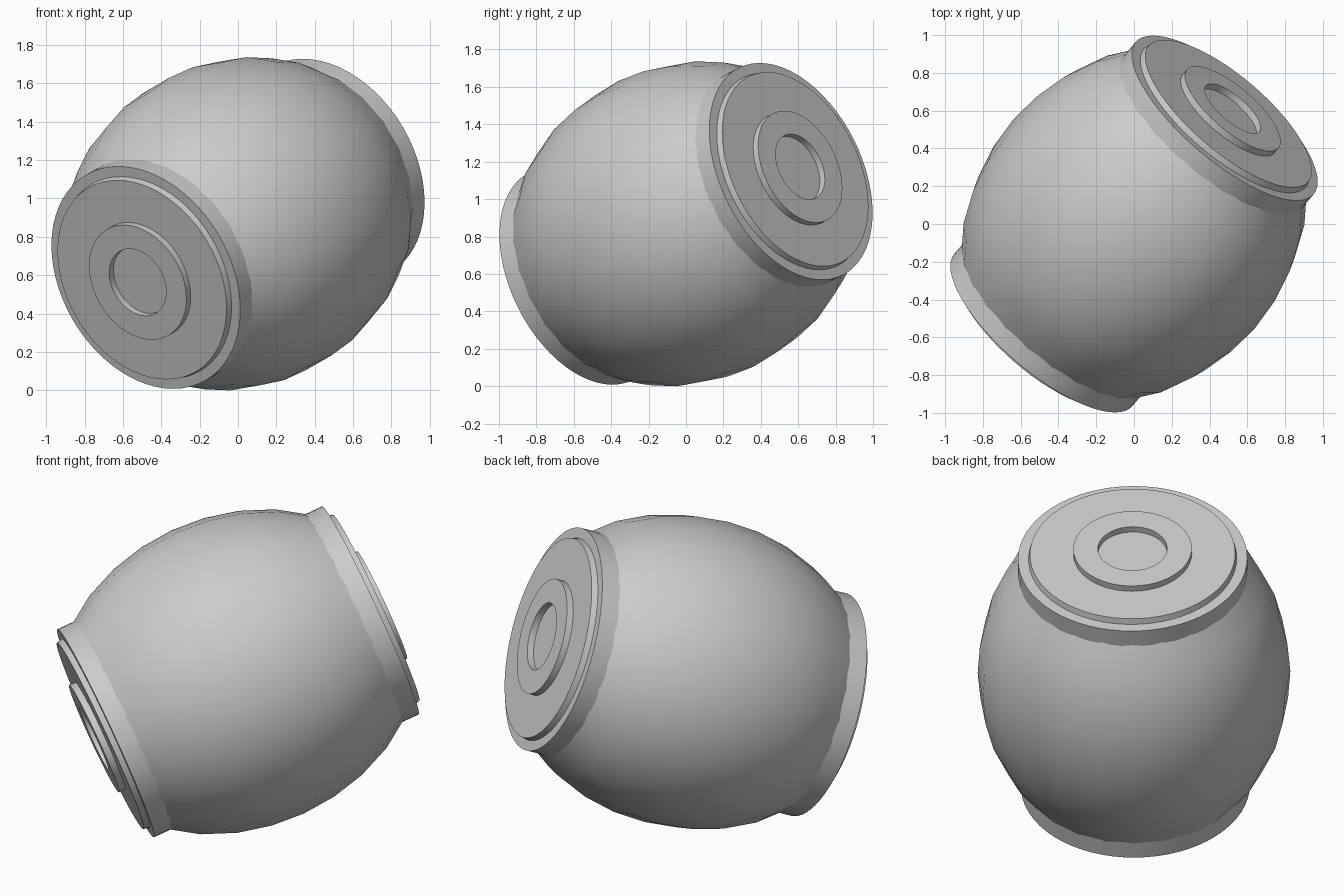
import bpy, bmesh, math
from mathutils import Vector, Matrix

cube = bpy.data.objects.get("Cube")
if cube:
    bpy.data.objects.remove(cube, do_unlink=True)

# One plain grey for the whole model
GREY = (0.6, 0.6, 0.6, 1)
grey = bpy.data.materials.new("plain_grey")
grey.use_nodes = True
grey.diffuse_color = GREY
grey.node_tree.nodes["Principled BSDF"].inputs["Base Color"].default_value = GREY

# The barrel lies tilted: its long axis points back, left and up
axis = Vector((0.608, 0.71, 0.355)).normalized()
pose = Matrix.Translation((0, 0, 0.868)) @ axis.to_track_quat('Z', 'Y').to_matrix().to_4x4()


def lathe(name, profile, segments, side=1, closed=False):
    """Turn (radius, distance along axis) points around the barrel axis."""
    bm = bmesh.new()
    verts = [bm.verts.new((r, 0, t * side)) for r, t in profile]
    pairs = list(zip(verts, verts[1:]))
    if closed:
        pairs.append((verts[-1], verts[0]))
    edges = [bm.edges.new(p) for p in pairs]
    bmesh.ops.spin(bm, geom=verts + edges, cent=(0, 0, 0), axis=(0, 0, 1),
                   angle=math.tau, steps=segments, use_merge=True)
    bmesh.ops.remove_doubles(bm, verts=bm.verts[:], dist=1e-5)
    bmesh.ops.recalc_face_normals(bm, faces=bm.faces[:])
    mesh = bpy.data.meshes.new(name)
    bm.to_mesh(mesh)
    bm.free()
    mesh.materials.append(grey)
    obj = bpy.data.objects.new(name, mesh)
    bpy.context.collection.objects.link(obj)
    obj.matrix_world = pose
    bpy.ops.object.select_all(action='DESELECT')
    obj.select_set(True)
    bpy.context.view_layer.objects.active = obj
    bpy.ops.object.shade_smooth_by_angle(angle=math.radians(30))
    return obj


# Bulging body, an ellipse cut off flat inside the end rims
BULGE, REACH, END, ROWS = 0.845, 1.03, 0.74, 8
body = [(0, -END)]
for i in range(ROWS + 1):
    t = END * (2 * i / ROWS - 1)
    body.append((BULGE * math.sqrt(1 - (t / REACH) ** 2), t))
body.append((0, END))
lathe("barrel_body", body, 24)

# Both ends: a wide rim, a stepped lid and a raised ring in the middle
for label, side in (("back", 1), ("front", -1)):
    lathe(label + "_rim", [(0, 0.68), (0.62, 0.68), (0.62, 0.79), (0, 0.79)], 64, side)
    lathe(label + "_lid", [(0, 0.77), (0.568, 0.77), (0.555, 0.823), (0, 0.823)], 64, side)
    lathe(label + "_ring", [(0.187, 0.81), (0.32, 0.81), (0.32, 0.86), (0.187, 0.86)],
          48, side, closed=True)
